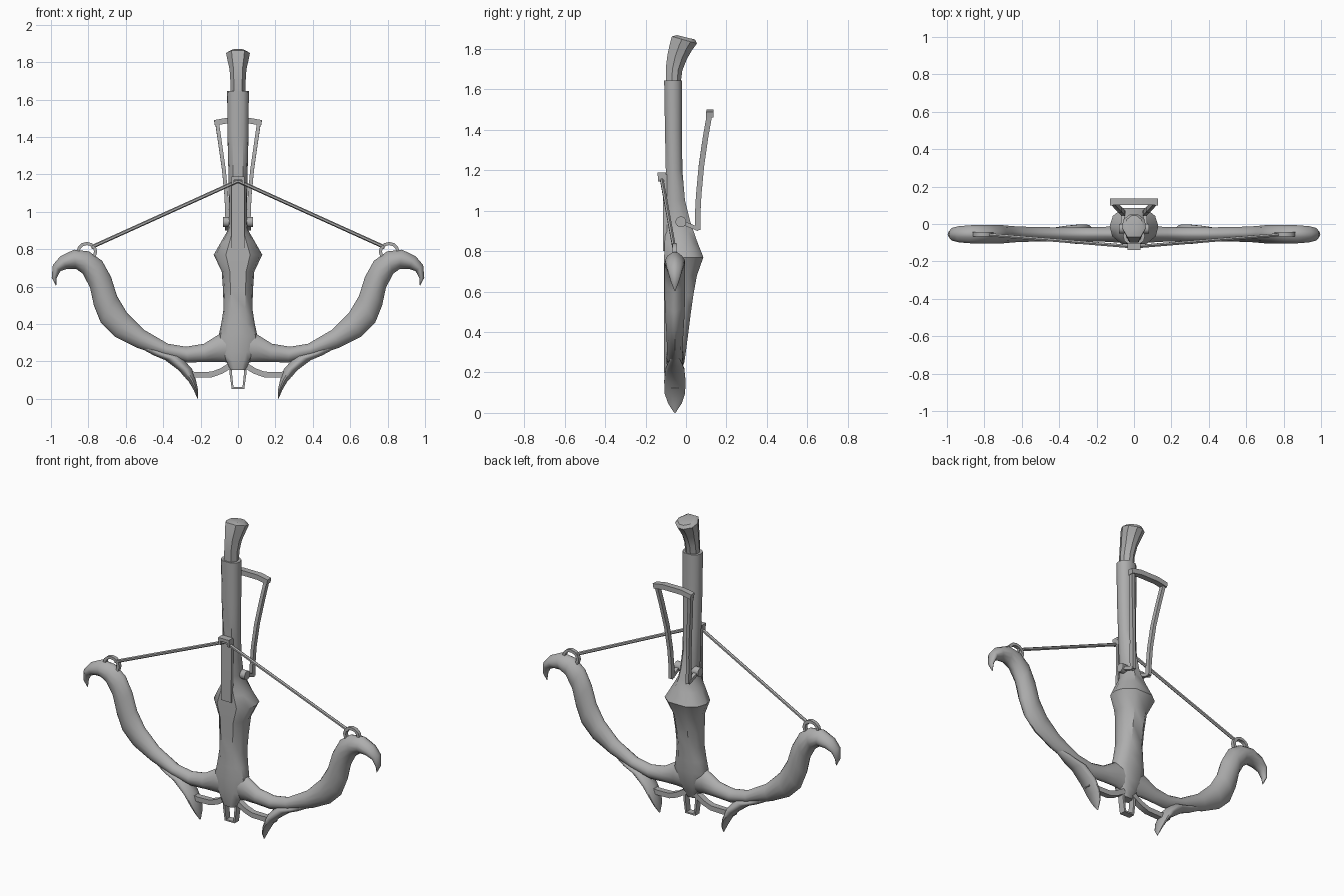
import bpy, bmesh, math
from mathutils import Vector as V

grey = bpy.data.materials.new("plain grey")
grey.diffuse_color = (0.42, 0.42, 0.42, 1)


def loft(name, rings, angle=40, closed=False):
    """Skin a list of equally sized point rings into one object."""
    bm = bmesh.new()
    vs = [[bm.verts.new(p) for p in r] for r in rings]
    n = len(rings[0])
    pairs = list(zip(vs, vs[1:])) + ([(vs[-1], vs[0])] if closed else [])
    for a, b in pairs:
        for i in range(n):
            j = (i + 1) % n
            bm.faces.new((a[i], a[j], b[j], b[i]))
    if not closed:
        bm.faces.new(vs[0])
        bm.faces.new(vs[-1])
    bmesh.ops.recalc_face_normals(bm, faces=bm.faces)
    me = bpy.data.meshes.new(name)
    bm.to_mesh(me)
    bm.free()
    me.materials.append(grey)
    ob = bpy.data.objects.new(name, me)
    bpy.context.collection.objects.link(ob)
    bpy.ops.object.select_all(action='DESELECT')
    ob.select_set(True)
    bpy.context.view_layer.objects.active = ob
    bpy.ops.object.shade_smooth_by_angle(angle=math.radians(angle))
    return ob


def bar(name, pts, w, d, ref, sides=4, closed=False):
    """Sweep a section (w along ref, d across it) along a path."""
    pts = [V(p) for p in pts]
    ref = V(ref)
    rings = []
    for i, p in enumerate(pts):
        if closed:
            t = pts[(i + 1) % len(pts)] - pts[i - 1]
        else:
            t = pts[min(i + 1, len(pts) - 1)] - pts[max(i - 1, 0)]
        t.normalize()
        a = (ref - t * ref.dot(t)).normalized()
        b = t.cross(a)
        k = math.sqrt(2) if sides == 4 else 1
        rings.append([p + a * (w / 2 * k * math.cos(q)) + b * (d / 2 * k * math.sin(q))
                      for q in [math.tau * (j + 0.5) / sides for j in range(sides)]])
    return loft(name, rings, 35, closed)


def body(name, rows, half, angle=40):
    """rows: z, front y, back y, half width, tilt."""
    section = half + [(-x, t) for x, t in reversed(half)]
    return loft(name, [[(x * w, yf + (yb - yf) * t, z - tilt * (t - 0.5)) for x, t in section]
                       for z, yf, yb, w, tilt in rows], angle)


def blade(name, rows, s):
    """Lens-shaped limb. rows: inner edge x, z, outer edge x, z, half depth."""
    rings = []
    for ux, uz, lx, lz, h in rows:
        ring = []
        for j in range(14):
            q = math.tau * j / 14
            c = (1 + math.cos(q)) / 2
            y = math.copysign(abs(math.sin(q)) ** 1.4, math.sin(q)) * h - 0.055
            ring.append((s * (lx + (ux - lx) * c), y, lz + (uz - lz) * c))
        rings.append(ring)
    return loft(name, rings, 50)


# stock and flared fore-end
half = [(0.5, 0), (0.9, 0.22), (1, 0.5), (0.87, 0.78), (0.45, 1)]
body("stock", [
    (1.645, -.108, -.02, .058, 0), (1.4, -.104, -.02, .056, 0), (1.2, -.1, -.018, .051, 0),
    (1.05, -.098, -.005, .049, 0), (0.95, -.1, .02, .048, 0), (0.90, -.102, .037, .055, 0),
    (0.84, -.106, .058, .09, 0), (0.77, -.108, .086, .13, 0), (0.68, -.108, .054, .087, 0),
    (0.58, -.108, .036, .08, 0), (0.48, -.108, .022, .077, 0), (0.40, -.108, .012, .09, 0),
    (0.33, -.108, .003, .105, 0), (0.25, -.108, -.008, .09, 0), (0.20, -.108, -.025, .062, 0),
    (0.155, -.1, -.045, .042, 0)], half)

# hand grip with a tilted butt
grip_half = [(0.55, 0), (1, 0.4), (0.9, 0.75), (0.3, 1)]
body("grip", [
    (1.62, -.1, -.028, .041, 0), (1.70, -.1, -.018, .041, .01), (1.76, -.092, .004, .045, .02),
    (1.81, -.08, .03, .057, .03), (1.845, -.07, .054, .064, .035),
    (1.858, -.045, .045, .045, .022)], grip_half, 35)

# string rail and catch
bar("rail", [(0, -.103, 1.18), (0, -.105, 0.92), (0, -.105, .80)], .07, .02, (1, 0, 0))
for s in (1, -1):
    bar("catch_cheek", [(s * .029, -.12, 1.145), (s * .029, -.12, 1.185)], .014, .035, (1, 0, 0))
bar("catch_top", [(-.036, -.12, 1.18), (.036, -.12, 1.18)], .018, .04, (0, 0, 1))

limb = [
    (.973, .604, .972, .604, .002), (.996, .647, .969, .647, .02), (.99, .715, .950, .682, .035),
    (.95, .762, .912, .695, .045), (.877, .797, .866, .695, .05), (.797, .788, .829, .668, .052),
    (.727, .738, .791, .594, .052), (.679, .652, .77, .497, .052), (.647, .55, .733, .406, .048),
    (.594, .46, .658, .332, .043), (.503, .369, .54, .273, .04), (.374, .294, .396, .225, .038),
    (.278, .278, .267, .193, .038), (.182, .294, .171, .198, .04), (.096, .348, .096, .198, .045),
    (.01, .37, .01, .19, .045)]
fang = [
    (.50, .30, .52, .27, .015), (.385, .25, .45, .232, .038), (.31, .23, .39, .207, .048),
    (.246, .16, .318, .153, .055), (.225, .1, .262, .09, .052), (.214, .05, .236, .045, .035),
    (.213, .003, .217, 0, .004)]

for s in (1, -1):
    side = "right" if s > 0 else "left"
    blade(side + "_limb", limb, s)
    blade(side + "_fang", fang, s)
    # curved brace between fang and nose
    bar(side + "_brace", [(s * .29, -.055, .135), (s * .22, -.055, .128), (s * .14, -.055, .13),
                          (s * .09, -.055, .148), (s * .03, -.055, .185)], .035, .03, (0, 1, 0))
    # string loop and string
    bar(side + "_string_loop",
        [(s * .808 + .047 * math.cos(q), -.055, .787 + .043 * math.sin(q))
         for q in [math.tau * i / 12 for i in range(12)]], .022, .017, (0, 1, 0), 4, True)
    bar(side + "_string", [(s * .785, -.057, .81), (0, -.122, 1.165)], .02, .02, (0, 1, 0), 6)
    # cocking lever arm with hooked link to the pivot
    bar(side + "_lever_arm", [(s * .113, .118, 1.485), (s * .095, .096, 1.36), (s * .075, .076, 1.22),
                              (s * .062, .063, 1.08), (s * .058, .057, .97), (s * .056, .058, .905)],
        .02, .027, (1, 0, 0))
    bar(side + "_lever_link", [(s * .062, -.025, .945), (s * .058, .063, .908)], .02, .02, (1, 0, 0))

# lever crossbar and pivot pin
bar("lever_crossbar", [(-.126, .118, 1.475), (-.06, .119, 1.487), (.06, .119, 1.487), (.126, .118, 1.475)],
    .036, .03, (0, 1, 0))
bar("lever_pivot", [(-.08, -.025, .945), (.08, -.025, .945)], .054, .054, (0, 0, 1), 12)

# nose stirrup
bar("stirrup", [(-.038, -.06, .19), (-.038, -.06, .13), (-.029, -.06, .058), (.029, -.06, .058),
                (.038, -.06, .13), (.038, -.06, .19)], .04, .013, (0, 1, 0))
